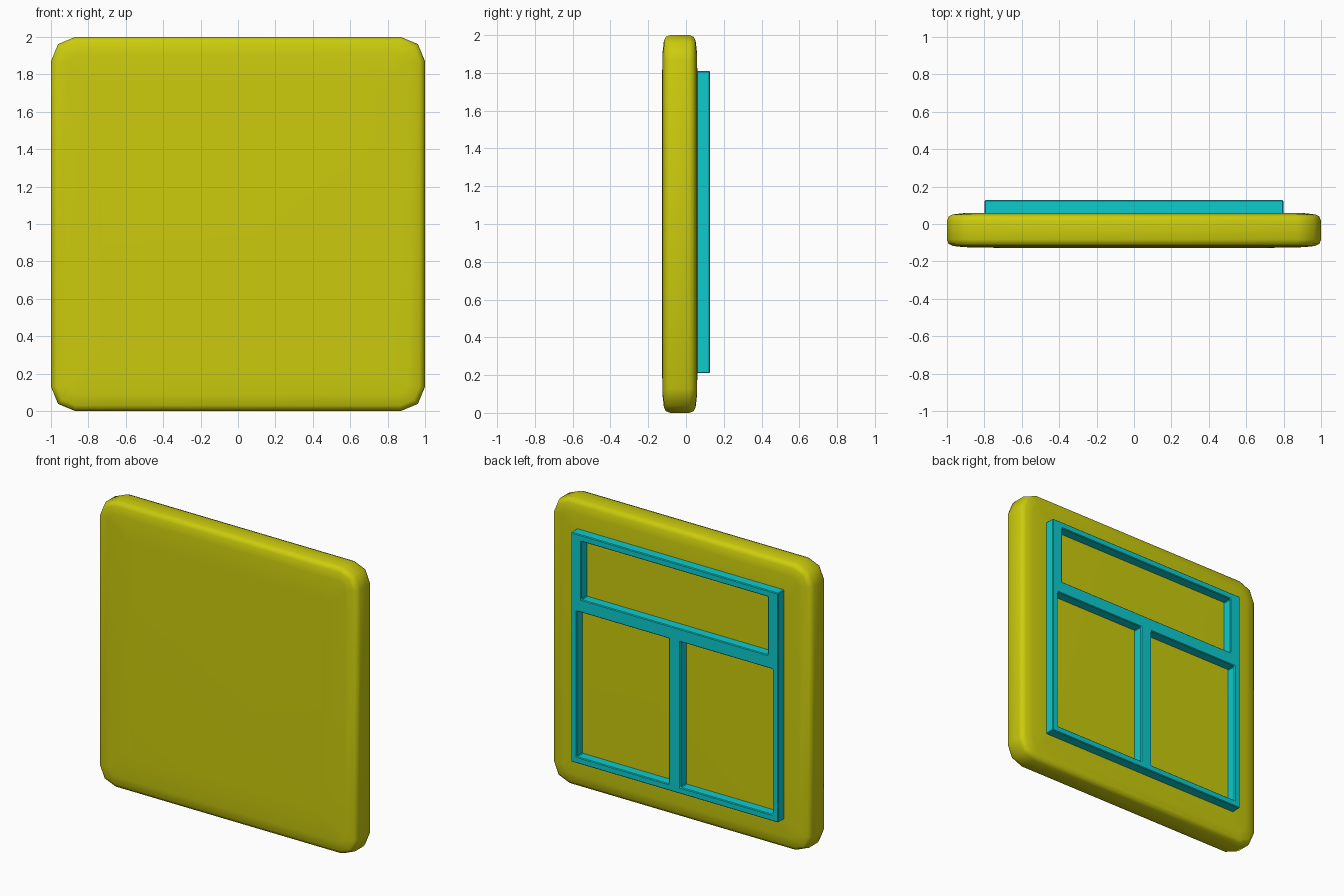
import bpy, bmesh
from math import sin, cos, pi, radians

cube = bpy.data.objects.get("Cube")
if cube:
    bpy.data.objects.remove(cube)


def material(name, rgb):
    m = bpy.data.materials.new(name)
    m.use_nodes = True
    m.diffuse_color = (*rgb, 1)
    m.node_tree.nodes["Principled BSDF"].inputs["Base Color"].default_value = (*rgb, 1)
    return m


def finish(bm, name, mat):
    bmesh.ops.recalc_face_normals(bm, faces=bm.faces)
    mesh = bpy.data.meshes.new(name)
    bm.to_mesh(mesh)
    bm.free()
    mesh.materials.append(mat)
    obj = bpy.data.objects.new(name, mesh)
    bpy.context.collection.objects.link(obj)
    return obj


def smooth(obj, angle):
    bpy.ops.object.select_all(action='DESELECT')
    obj.select_set(True)
    bpy.context.view_layer.objects.active = obj
    bpy.ops.object.shade_smooth_by_angle(angle=radians(angle))


yellow = material("yellow", (0.6, 0.6, 0.004))
cyan = material("cyan", (0.004, 0.6, 0.62))


# Panel: rounded squares lofted from front to back, slightly pillowed
def ring(bm, inset, y, radius=0.13, steps=2):
    half = 1 - inset
    r = max(radius - inset, 0.05)
    verts = []
    for corner, (sx, sz) in enumerate([(1, 1), (-1, 1), (-1, -1), (1, -1)]):
        for i in range(steps + 1):
            a = (corner + i / steps) * pi / 2
            verts.append(bm.verts.new((sx * (half - r) + r * cos(a), y,
                                       1 + sz * (half - r) + r * sin(a))))
    return verts


bm = bmesh.new()
mid = -0.033
side = [(0.25, 0.094), (0.09, 0.091), (0.03, 0.084), (0.009, 0.073), (0, 0.05)]
profile = [(d, mid - h) for d, h in side] + [(d, mid + h) for d, h in reversed(side)]
rings = [ring(bm, d, y) for d, y in profile]
for a, b in zip(rings, rings[1:]):
    for i in range(len(a)):
        j = (i + 1) % len(a)
        bm.faces.new((a[i], a[j], b[j], b[i]))
bm.faces.new(rings[0])
bm.faces.new(rings[-1])
smooth(finish(bm, "panel", yellow), 50)

# Raised frame on the back: a grid of cells with three openings, extruded
xs = [-0.8, -0.755, -0.72, -0.045, 0.045, 0.72, 0.755, 0.8]
zs = [0.21, 0.255, 1.27, 1.36, 1.765, 1.81]
openings = [(-0.72, 0.72, 1.36, 1.765),
            (-0.755, -0.045, 0.255, 1.27),
            (0.045, 0.755, 0.255, 1.27)]


def is_open(x, z):
    return any(x0 < x < x1 and z0 < z < z1 for x0, x1, z0, z1 in openings)


bm = bmesh.new()
for x0, x1 in zip(xs, xs[1:]):
    for z0, z1 in zip(zs, zs[1:]):
        if not is_open((x0 + x1) / 2, (z0 + z1) / 2):
            bm.faces.new([bm.verts.new((x, 0.05, z))
                          for x, z in ((x0, z0), (x1, z0), (x1, z1), (x0, z1))])
bmesh.ops.remove_doubles(bm, verts=bm.verts, dist=0.001)
out = bmesh.ops.extrude_face_region(bm, geom=bm.faces[:])
moved = [v for v in out["geom"] if isinstance(v, bmesh.types.BMVert)]
bmesh.ops.translate(bm, verts=moved, vec=(0, 0.077, 0))
frame = finish(bm, "back_frame", cyan)
bevel = frame.modifiers.new("soft_edges", 'BEVEL')
bevel.width = 0.005
bevel.segments = 1
bevel.limit_method = 'ANGLE'
